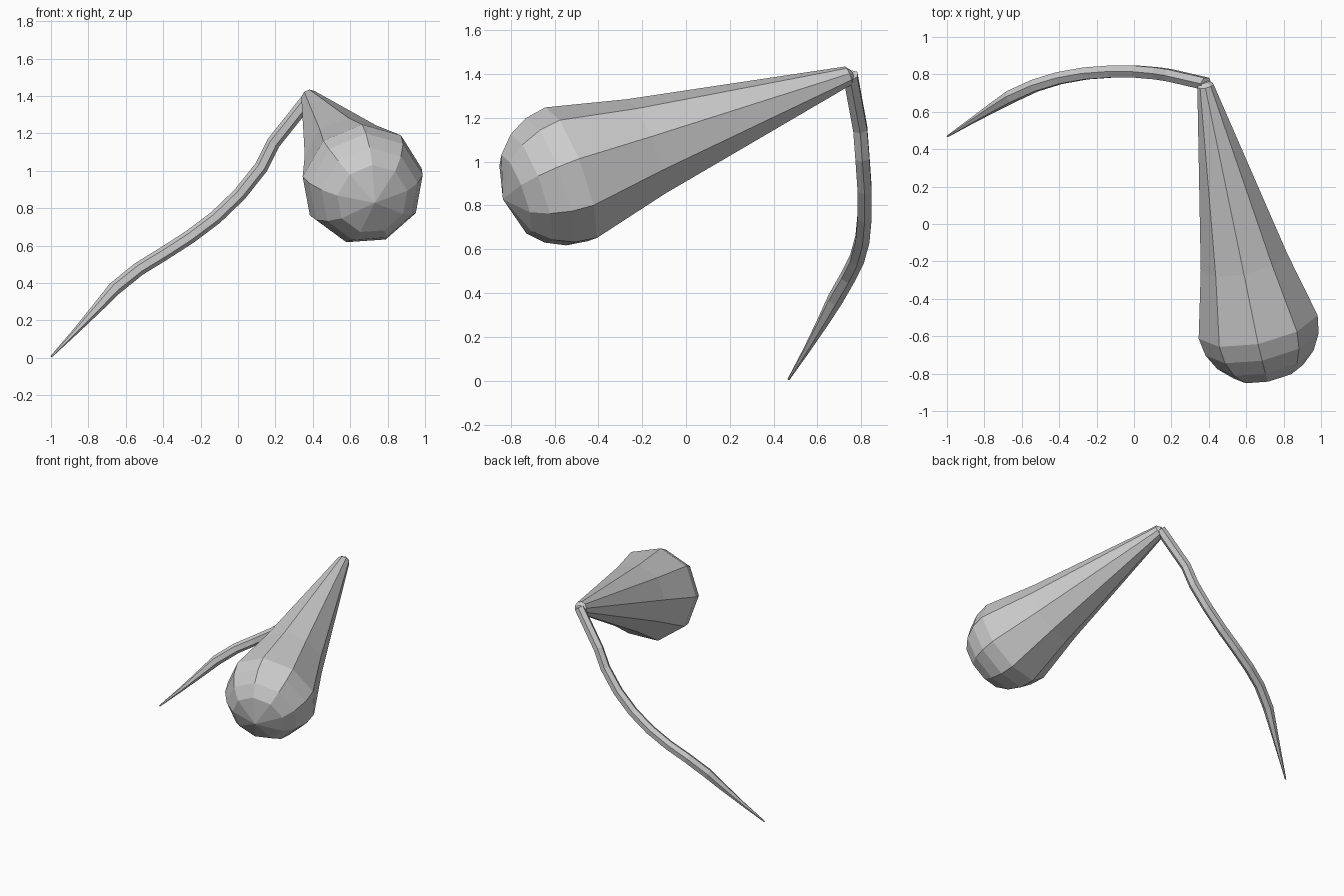
import bpy, bmesh
from math import sin, cos, radians, pi
from mathutils import Vector

if "Cube" in bpy.data.objects:
    bpy.data.objects.remove(bpy.data.objects["Cube"])


def loft(name, rings, sides, phase, end_point=None):
    """Skin a list of (center, radius, right, up) rings; close ends, optional pole."""
    bm = bmesh.new()
    loops = []
    for c, r, right, up in rings:
        angles = [phase + 2 * pi * k / sides for k in range(sides)]
        loops.append([bm.verts.new(c + r * (cos(a) * right + sin(a) * up)) for a in angles])
    for a, b in zip(loops, loops[1:]):
        for k in range(sides):
            n = (k + 1) % sides
            bm.faces.new((a[k], a[n], b[n], b[k]))
    bm.faces.new(loops[0])
    if end_point is None:
        bm.faces.new(loops[-1])
    else:
        pole = bm.verts.new(end_point)
        for k in range(sides):
            bm.faces.new((loops[-1][k], loops[-1][(k + 1) % sides], pole))
    bmesh.ops.recalc_face_normals(bm, faces=bm.faces)
    mesh = bpy.data.meshes.new(name)
    bm.to_mesh(mesh)
    bm.free()
    obj = bpy.data.objects.new(name, mesh)
    bpy.context.collection.objects.link(obj)
    return obj


def frame(axis):
    right = (Vector((1, 0, 0)) - axis * axis.x).normalized()
    return right, right.cross(-axis)


# Teardrop body: narrow neck, flaring cone, rounded nine-sided nose
tip = Vector((0.38, 0.75, 1.395))
axis = Vector((0.35, -1.58, -0.565)).normalized()
right, up = frame(axis)
R, belly = 0.33, 1.39
profile = [(-0.01, 0.02), (0.01, 0.045), (1.02, 0.24)]
profile += [(belly + R * sin(radians(a)), R * cos(radians(a))) for a in (0, 18, 36, 54)]
loft("teardrop_body", [(tip + axis * d, r, right, up) for d, r in profile],
     9, pi / 2, tip + axis * (belly + R))

# Curved six-sided tail tapering to a point
path = [Vector(p) for p in (
    (0.385, 0.75, 1.395), (0.19, 0.795, 1.15), (0.125, 0.805, 1.02),
    (0.01, 0.815, 0.875), (-0.12, 0.815, 0.75), (-0.26, 0.805, 0.645),
    (-0.4, 0.78, 0.555), (-0.53, 0.74, 0.475), (-0.66, 0.68, 0.37),
    (-0.75, 0.625, 0.27), (-0.87, 0.55, 0.14), (-0.998, 0.468, 0.007))]
radii = [0.037] * 9 + [0.028, 0.016, 0.005]
rings = []
for i, p in enumerate(path):
    t = (path[min(i + 1, len(path) - 1)] - path[max(i - 1, 0)]).normalized()
    side = t.cross(Vector((0, 1, 0))).normalized()
    rings.append((p, radii[i], side, t.cross(side)))
loft("curved_tail", rings, 6, 0)
